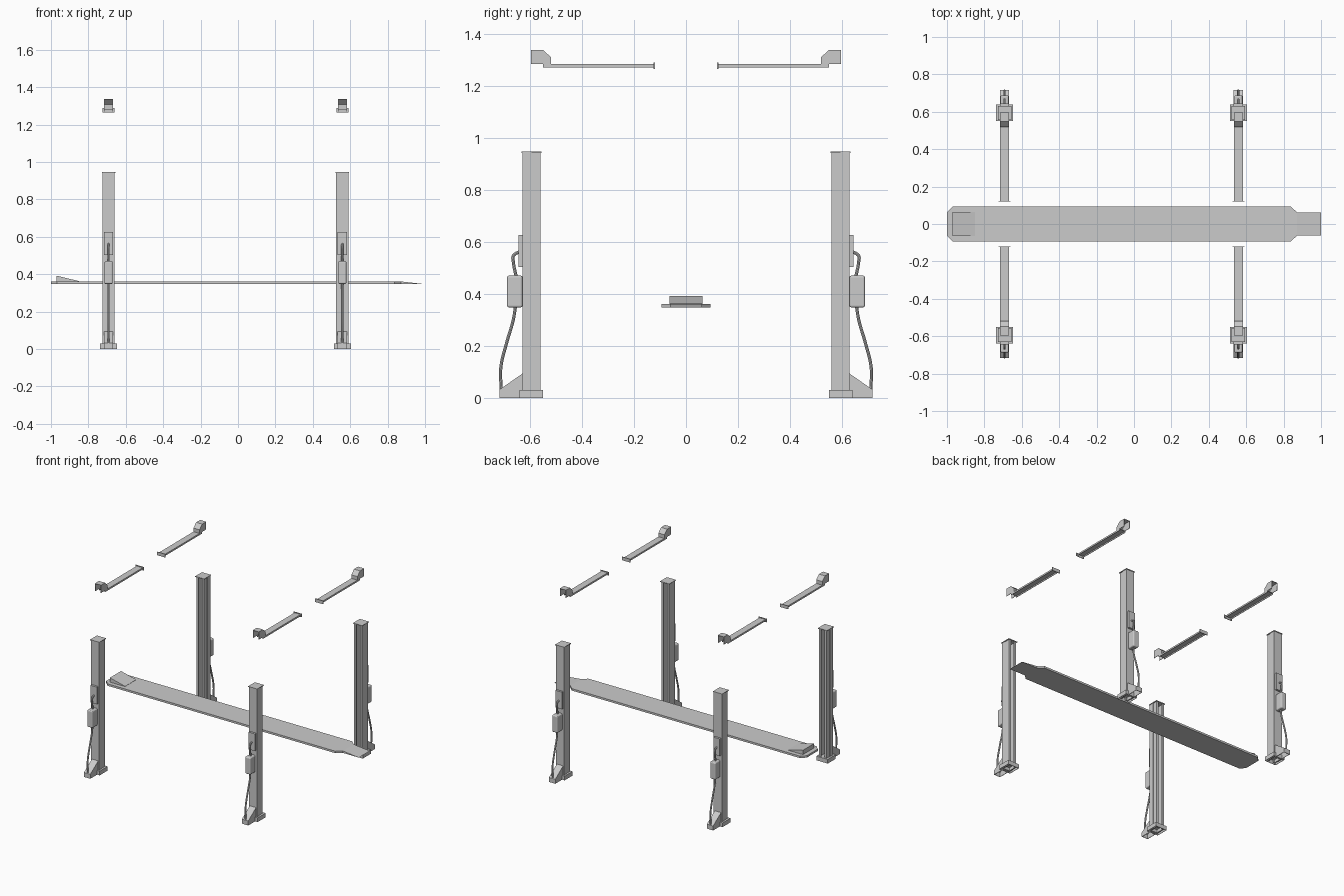
import bpy, bmesh
from mathutils import Vector

if "Cube" in bpy.data.objects:
    bpy.data.objects.remove(bpy.data.objects["Cube"])


def prism(name, pts, axis, a, b, open_dirs=(), wall=0.0, bevel=0.0):
    """Extrude a 2D profile along an axis; optionally drop faces and make a thin shell."""
    place = {'x': lambda p, t: (t, p[0], p[1]),
             'y': lambda p, t: (p[0], t, p[1]),
             'z': lambda p, t: (p[0], p[1], t)}[axis]
    bm = bmesh.new()
    lo = [bm.verts.new(place(p, a)) for p in pts]
    hi = [bm.verts.new(place(p, b)) for p in pts]
    n = len(pts)
    bm.faces.new(lo)
    bm.faces.new(hi)
    for i in range(n):
        j = (i + 1) % n
        bm.faces.new((lo[i], lo[j], hi[j], hi[i]))
    bmesh.ops.recalc_face_normals(bm, faces=bm.faces)
    drop = [f for f in bm.faces if any(f.normal.dot(Vector(d)) > 0.99 for d in open_dirs)]
    bmesh.ops.delete(bm, geom=drop, context='FACES')
    me = bpy.data.meshes.new(name)
    bm.to_mesh(me)
    bm.free()
    ob = bpy.data.objects.new(name, me)
    bpy.context.collection.objects.link(ob)
    if wall:
        m = ob.modifiers.new("wall", 'SOLIDIFY')
        m.thickness, m.offset = wall, -1
    if bevel:
        m = ob.modifiers.new("round", 'BEVEL')
        m.width, m.segments = bevel, 3
    return ob


def box(name, x0, x1, y0, y1, z0, z1, **kw):
    return prism(name, [(x0, y0), (x1, y0), (x1, y1), (x0, y1)], 'z', z0, z1, **kw)


def hose(name, pts, r):
    cu = bpy.data.curves.new(name, 'CURVE')
    cu.dimensions = '3D'
    cu.bevel_depth, cu.bevel_resolution = r, 2
    cu.resolution_u, cu.use_fill_caps = 5, True
    sp = cu.splines.new('BEZIER')
    sp.bezier_points.add(len(pts) - 1)
    for bp, p in zip(sp.bezier_points, pts):
        bp.co = p
        bp.handle_left_type = bp.handle_right_type = 'AUTO'
    ob = bpy.data.objects.new(name, cu)
    bpy.context.collection.objects.link(ob)
    bpy.ops.object.select_all(action='DESELECT')
    ob.select_set(True)
    bpy.context.view_layer.objects.active = ob
    bpy.ops.object.convert(target='MESH')
    bpy.ops.object.shade_smooth_by_angle()


DOWN = (0, 0, -1)
for cx in (-0.692, 0.558):
    for s in (-1, 1):
        tag = ("left" if cx < 0 else "right") + ("_front" if s < 0 else "_back")

        # post: C channel open toward the middle, with a small step on its sides
        half = [(0.033, 0.628), (0.033, 0.594), (0.030, 0.594), (0.030, 0.560),
                (0.014, 0.560), (0.014, 0.566), (0.024, 0.566), (0.024, 0.622)]
        prof = half + [(-x, y) for x, y in reversed(half)]
        prism("post_" + tag, [(cx + x, s * y) for x, y in prof], 'z', 0.005, 0.943)
        box("post_cap_" + tag, cx - 0.036, cx + 0.036, s * 0.555, s * 0.632, 0.942, 0.947)

        # foot: hollow base and sloped outer gusset
        box("foot_" + tag, cx - 0.045, cx + 0.045, s * 0.550, s * 0.640, 0, 0.03,
            open_dirs=[DOWN], wall=0.004)
        prism("foot_gusset_" + tag,
              [(s * y, z) for y, z in [(0.628, 0), (0.717, 0), (0.717, 0.032), (0.628, 0.094)]],
              'x', cx - 0.025, cx + 0.025, open_dirs=[DOWN], wall=0.004)

        # control box, connector plate and hoses on the outer face
        box("control_box_" + tag, cx - 0.022, cx + 0.022, s * 0.628, s * 0.688, 0.348, 0.470,
            bevel=0.008)
        box("connector_plate_" + tag, cx - 0.025, cx + 0.025, s * 0.626, s * 0.643, 0.504, 0.627)
        hose("upper_hose_" + tag, [(cx, s * y, z) for y, z in
             [(0.632, 0.565), (0.664, 0.546), (0.664, 0.525), (0.652, 0.462)]], 0.006)
        hose("lower_hose_" + tag, [(cx, s * y, z) for y, z in
             [(0.655, 0.355), (0.664, 0.30), (0.690, 0.21), (0.712, 0.115), (0.710, 0.03)]], 0.006)

        # crossbeam half: inverted channel, end plate, hollow end bracket
        u = [(-0.024, 1.271), (-0.024, 1.283), (0.024, 1.283), (0.024, 1.271),
             (0.021, 1.271), (0.021, 1.280), (-0.021, 1.280), (-0.021, 1.271)]
        prism("crossbeam_" + tag, [(cx + x, z) for x, z in u], 'y', s * 0.123, s * 0.549)
        box("crossbeam_plate_" + tag, cx - 0.032, cx + 0.032, s * 0.120, s * 0.124, 1.265, 1.289)
        prism("crossbeam_bracket_" + tag,
              [(s * y, z) for y, z in [(0.595, 1.283), (0.595, 1.338), (0.549, 1.338),
                                       (0.519, 1.309), (0.519, 1.283)]],
              'x', cx - 0.024, cx + 0.024, open_dirs=[DOWN, (0, s, 0)], wall=0.003)

# runway deck with chamfered ends
side = [(-1.0, 0.062), (-0.968, 0.0935), (0.838, 0.0935), (0.872, 0.062)]
prism("runway", side + [(x, -y) for x, y in reversed(side)], 'z', 0.347, 0.361)
# drive-on ramp tip and wheel stop
prism("ramp", [(0.872, 0.347), (1.0, 0.347), (0.872, 0.361)], 'y', -0.062, 0.062)
prism("wheel_stop", [(-0.97, 0.360), (-0.85, 0.360), (-0.85, 0.363), (-0.97, 0.392)],
      'y', -0.063, 0.063)
